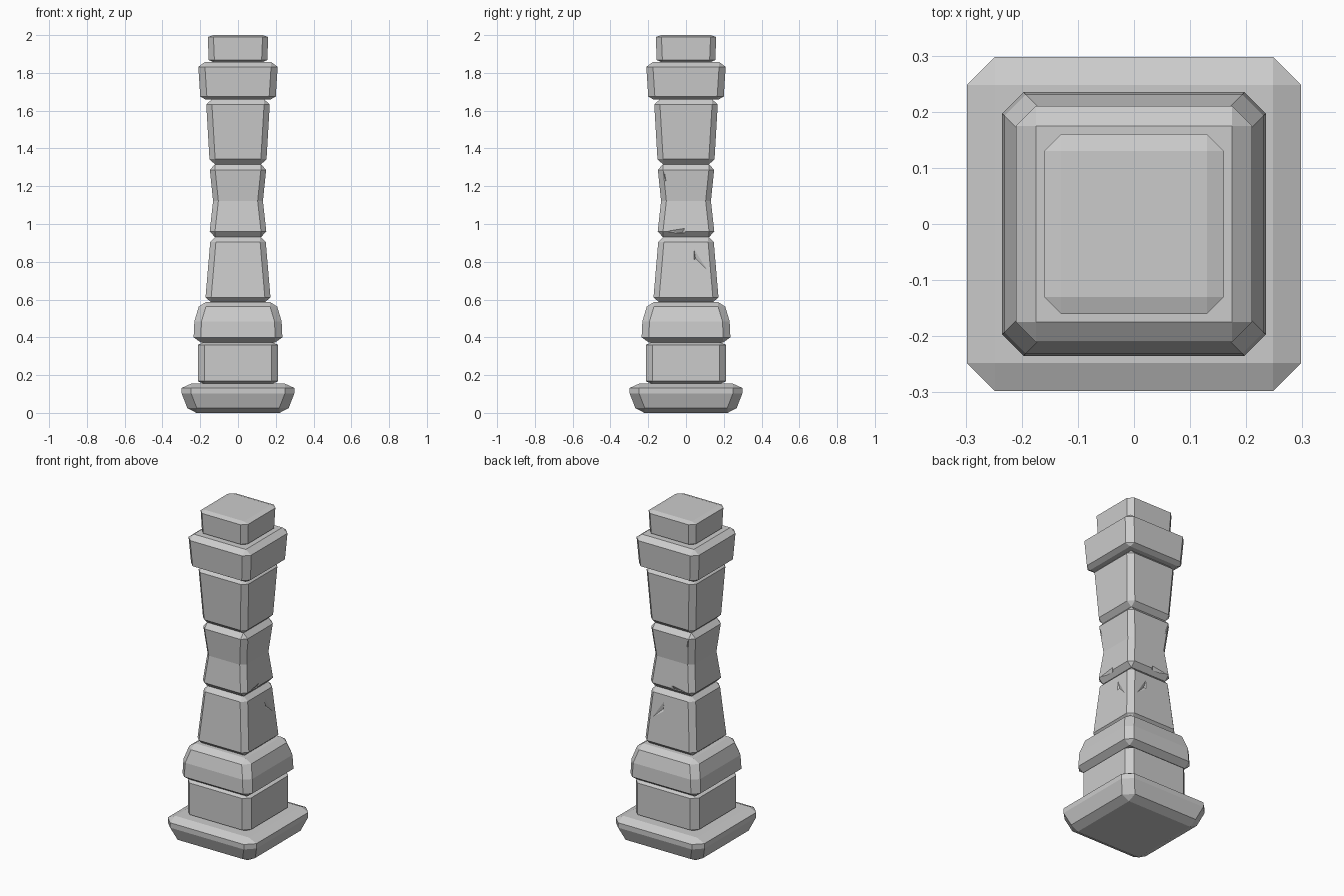
import bpy, bmesh

if "Cube" in bpy.data.objects:
    bpy.data.objects.remove(bpy.data.objects["Cube"])


def new_object(name, bm):
    bmesh.ops.recalc_face_normals(bm, faces=bm.faces)
    mesh = bpy.data.meshes.new(name)
    bm.to_mesh(mesh)
    bm.free()
    obj = bpy.data.objects.new(name, mesh)
    bpy.context.collection.objects.link(obj)
    return obj


def block(name, chamfer, profile):
    """Square stone with chamfered corners; profile is (half width, z).
    First and last rings are sharp squares, so the corners become bevels."""
    bm = bmesh.new()
    rings = []
    for i, (h, z) in enumerate(profile):
        c = h if i in (0, len(profile) - 1) else h - chamfer
        pts = [(c, -h), (h, -c), (h, c), (c, h), (-c, h), (-h, c), (-h, -c), (-c, -h)]
        rings.append([bm.verts.new((x, y, z)) for x, y in pts])
    for a, b in zip(rings, rings[1:]):
        for k in range(8):
            n = (k + 1) % 8
            bm.faces.new((a[k], a[n], b[n], b[k]))
    bm.faces.new(rings[0][::-1])
    bm.faces.new(rings[-1])
    bmesh.ops.remove_doubles(bm, verts=bm.verts, dist=0.0001)
    return new_object(name, bm)


def chip(target, points):
    """Cut a shallow chip in the +x face and its diagonal mirror in the +y face."""
    for swap in (False, True):
        bm = bmesh.new()
        for x, y, z in points:
            bm.verts.new((y, x, z) if swap else (x, y, z))
        bmesh.ops.convex_hull(bm, input=bm.verts)
        cutter = new_object("chip_cutter", bm)
        cutter.hide_render = True
        cutter.hide_viewport = True
        cutter.display_type = 'WIRE'
        mod = target.modifiers.new("chip", 'BOOLEAN')
        mod.operation = 'DIFFERENCE'
        mod.solver = 'EXACT'
        mod.object = cutter


# Base and pedestal
block("base_slab", 0.05, [(0.22, 0), (0.268, 0.025), (0.298, 0.102), (0.298, 0.132), (0.248, 0.155)])
block("pedestal_block", 0.036, [(0.178, 0.152), (0.213, 0.168), (0.213, 0.36), (0.178, 0.376)])
block("pedestal_cushion", 0.038, [(0.197, 0.373), (0.235, 0.4), (0.231, 0.485), (0.208, 0.562), (0.17, 0.587)])

# Shaft stones
lower = block("lower_shaft", 0.03, [(0.142, 0.585), (0.172, 0.612), (0.147, 0.905), (0.117, 0.933)])
middle = block("middle_shaft", 0.028, [(0.122, 0.931), (0.15, 0.96), (0.132, 1.122), (0.149, 1.287), (0.121, 1.317)])
block("upper_shaft", 0.03, [(0.121, 1.315), (0.151, 1.343), (0.168, 1.632), (0.138, 1.661)])

# Capital and top stone
block("capital", 0.035, [(0.172, 1.659), (0.2, 1.675), (0.21, 1.832), (0.175, 1.858)])
block("top_stone", 0.03, [(0.127, 1.856), (0.155, 1.868), (0.16, 1.99), (0.13, 2.0)])

# Weathering chips
chip(lower, [(0.155, 0.035, 0.91), (0.166, 0.14, 0.73), (0.17, 0.035, 0.79), (0.145, 0.05, 0.82)])
chip(middle, [(0.155, -0.13, 0.95), (0.155, 0.01, 0.95), (0.155, 0.0, 0.99),
              (0.155, -0.13, 0.965), (0.137, -0.02, 0.955)])
chip(middle, [(0.155, -0.125, 1.29), (0.15, -0.115, 1.28), (0.145, -0.1, 1.2), (0.135, -0.112, 1.25)])
